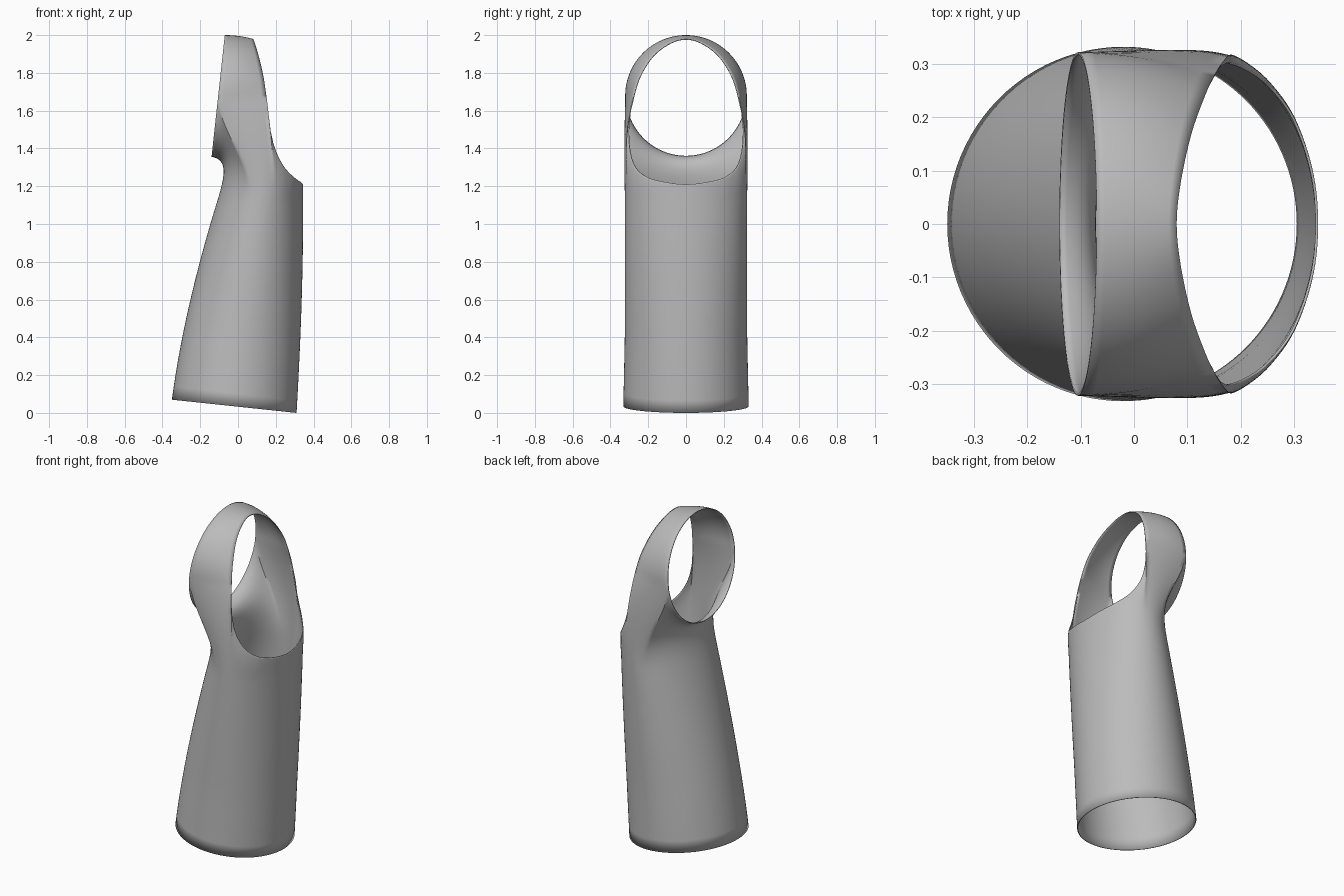
import bpy, bmesh
from math import sin, cos, pi, radians
from mathutils import Vector

if "Cube" in bpy.data.objects:
    bpy.data.objects.remove(bpy.data.objects["Cube"], do_unlink=True)

RIGHT, BAND, LEFT = 26, 10, 20      # columns under each part of the upper edge
TUBE, SHOULDER, ARCH = 16, 18, 24   # rows in each zone
PHI_B, PHI_A = radians(78), radians(105)
RADIUS, CENTRE_Z = 0.322, 1.678
UP = Vector((0, 0, 1))


def bezier(a, b, c, d, t):
    s = 1 - t
    return a * s**3 + b * (3 * s * s * t) + c * (3 * s * t * t) + d * t**3


# Side profiles of the tube
left_profile = [Vector(p) for p in ((-.35, 0, .07), (-.30, 0, .45), (-.20, 0, .83), (-.11, 0, 1.12))]
right_profile = [Vector(p) for p in ((.31, 0, 0), (.33, 0, .35), (.345, 0, .70), (.345, 0, 1.10))]


def tube_point(t, phi):
    l, r = bezier(*left_profile, t), bezier(*right_profile, t)
    p = (l + r) / 2 + (r - l) / 2 * cos(phi)
    p.y = (0.332 - 0.008 * min(1, t * 3)) * sin(phi)
    return p


# Edge of the large opening, from its lowest point to the top
rim = [Vector(p) for p in (
    (.345, 0, 1.21), (.335, .10, 1.22), (.30, .20, 1.245), (.25, .265, 1.295),
    (.205, .295, 1.375), (.177, .302, 1.47), (.162, .295, 1.58), (.15, .277, 1.68),
    (.133, .24, 1.79), (.108, .17, 1.895), (.088, .08, 1.96), (.08, 0, 1.98))]
SPLIT = 7


def rim_point(k):
    flip = lambda p: Vector((p.x, -p.y, p.z))
    pts = [flip(rim[1])] + rim + [flip(rim[-2])]
    i = min(int(k), len(rim) - 2)
    t = k - i
    a, b, c, d = pts[i:i + 4]
    return bezier(b, b + (c - a) / 6, c - (d - b) / 6, c, t)


def collar_point(theta):
    z = CENTRE_Z - RADIUS * cos(theta)
    return Vector((-.14 + .07 * (z - 1.356) / .644, RADIUS * sin(theta), z))


def arch_point(v, t):
    """v runs from the side to the crown, t from the collar to the opening."""
    a = collar_point(pi / 2 * (1 + v))
    b = rim_point(SPLIT + v * (len(rim) - 1 - SPLIT))
    return Vector((a.x + (b.x - a.x) * t, a.y + (b.y - a.y) * t * t, a.z + (b.z - a.z) * t * t))


# Columns: angle on the tube, end point, end direction, handle lengths
columns = []
slant = (rim_point(SPLIT + .01) - rim_point(SPLIT - .01)).normalized()
for i in range(RIGHT):
    u = i / RIGHT
    k = SPLIT * (.55 * u + .45 * u**8)
    columns.append((PHI_B * u, rim_point(k), UP.lerp(slant, u * u), .33, .33))
for i in range(BAND):
    u = i / BAND
    columns.append((PHI_B + (PHI_A - PHI_B) * u, arch_point(0, 1 - u), slant.lerp(UP, u), .35, .33))
for i in range(LEFT + 1):
    u = i / LEFT
    th = pi / 2 * (1 - u)
    along = Vector((0, cos(th), sin(th))) * sin(th) + Vector((-1, 0, .19)) * cos(th)
    columns.append((PHI_A + (pi - PHI_A) * u, collar_point(th), along, .35 + .35 * cos(th), .33))

bm = bmesh.new()


def skin(rows):
    grid = [[bm.verts.new(p) for p in row] for row in rows]
    for r0, r1 in zip(grid, grid[1:]):
        for j in range(len(r0) - 1):
            bm.faces.new((r0[j], r0[j + 1], r1[j + 1], r1[j]))


# Tube and shoulder
body = [[tube_point(i / TUBE, c[0]) for c in columns] for i in range(TUBE)]
for i in range(SHOULDER + 1):
    row = []
    for phi, end, along, h0, h1 in columns:
        start = tube_point(1, phi)
        rise = (start - tube_point(.98, phi)).normalized()
        d = (end - start).length
        row.append(bezier(start, start + rise * d * h0, end - along * d * h1, end, i / SHOULDER))
    body.append(row)
skin(body)

# Arch over the top
skin([[arch_point(i / ARCH, 1 - j / BAND) for j in range(BAND + 1)] for i in range(ARCH + 1)])

# Mirror to the other side and weld
half = bm.verts[:] + bm.edges[:] + bm.faces[:]
copy = bmesh.ops.duplicate(bm, geom=half)["geom"]
for v in copy:
    if isinstance(v, bmesh.types.BMVert):
        v.co.y *= -1
bmesh.ops.reverse_faces(bm, faces=[f for f in copy if isinstance(f, bmesh.types.BMFace)])
bmesh.ops.remove_doubles(bm, verts=bm.verts[:], dist=0.0005)
bmesh.ops.recalc_face_normals(bm, faces=bm.faces[:])
low = min(bm.faces, key=lambda f: f.calc_center_median().z)
if low.normal.dot(low.calc_center_median()) < 0:
    bmesh.ops.reverse_faces(bm, faces=bm.faces[:])

mesh = bpy.data.meshes.new("hollow_sleeve")
bm.to_mesh(mesh)
bm.free()
sleeve = bpy.data.objects.new("hollow_sleeve", mesh)
bpy.context.collection.objects.link(sleeve)

# Thin wall
wall = sleeve.modifiers.new("thin_wall", "SOLIDIFY")
wall.thickness = 0.005
wall.offset = -1

# Plain grey
grey = bpy.data.materials.new("plain_grey")
grey.use_nodes = True
colour = (0.5, 0.5, 0.5, 1)
grey.diffuse_color = colour
grey.node_tree.nodes["Principled BSDF"].inputs["Base Color"].default_value = colour
mesh.materials.append(grey)

bpy.context.view_layer.objects.active = sleeve
sleeve.select_set(True)
bpy.ops.object.shade_smooth_by_angle(angle=radians(50))
